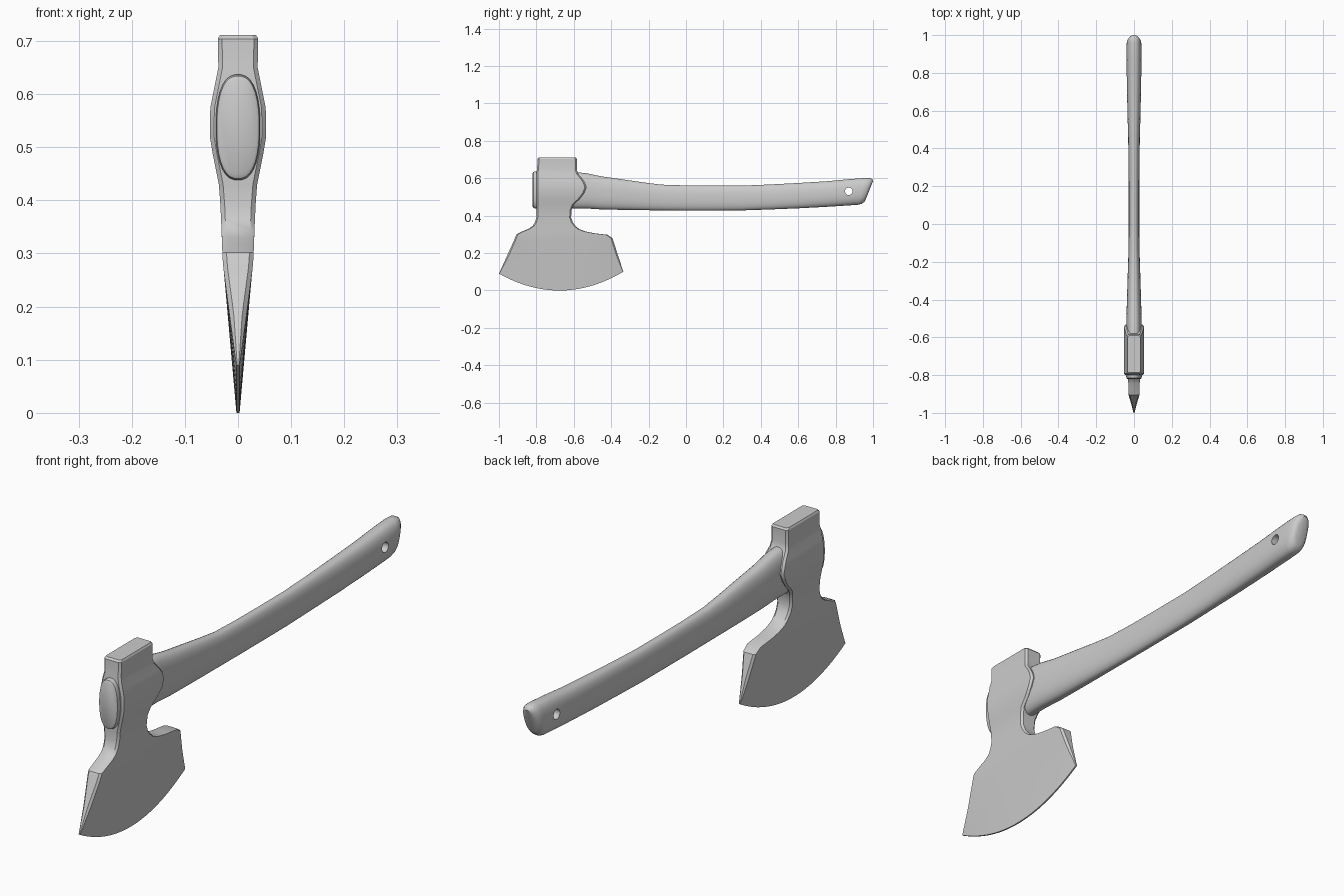
import bpy, bmesh, math

if "Cube" in bpy.data.objects:
    bpy.data.objects.remove(bpy.data.objects["Cube"])


def loft(name, rings, fan=False):
    """Skin closed rings; caps are quad strips pairing opposite points, or one n-gon."""
    bm = bmesh.new()
    vs = [[bm.verts.new(p) for p in r] for r in rings]
    n = len(vs[0])
    for a, b in zip(vs, vs[1:]):
        for i in range(n):
            j = (i + 1) % n
            bm.faces.new((a[i], a[j], b[j], b[i]))
    for r in (vs[0], vs[-1]):
        if fan:
            bm.faces.new(r)
        else:
            for i in range(n // 2 - 1):
                bm.faces.new((r[i], r[i + 1], r[n - 2 - i], r[n - 1 - i]))
    bmesh.ops.recalc_face_normals(bm, faces=bm.faces)
    me = bpy.data.meshes.new(name)
    bm.to_mesh(me)
    bm.free()
    ob = bpy.data.objects.new(name, me)
    bpy.context.collection.objects.link(ob)
    return ob


def smooth(ob, angle):
    bpy.ops.object.select_all(action='DESELECT')
    ob.select_set(True)
    bpy.context.view_layer.objects.active = ob
    bpy.ops.object.shade_smooth_by_angle(angle=math.radians(angle))


# Axe head rows: front y, front z, back y, back z, half thickness
rows = [
    (-.787, .711, -.590, .711, .034), (-.794, .704, -.584, .704, .038),
    (-.796, .65, -.584, .65, .037), (-.80, .63, -.578, .625, .041),
    (-.80, .60, -.555, .597, .047), (-.80, .575, -.54, .575, .052),
    (-.80, .55, -.533, .55, .053), (-.80, .52, -.545, .52, .053),
    (-.80, .49, -.568, .49, .048), (-.80, .46, -.60, .46, .042),
    (-.80, .43, -.612, .43, .036), (-.80, .39, -.614, .39, .033),
    (-.808, .365, -.605, .365, .032), (-.82, .345, -.59, .345, .031),
    (-.842, .33, -.57, .328, .0305), (-.875, .316, -.535, .315, .030),
    (-.905, .302, -.49, .306, .0295), (-.911, .29, -.42, .298, .029),
    (-.918, .272, -.393, .28, .0275),
]
COLS = 24


def head_ring(y0, z0, y1, z1, h, sag=0):
    c = min(.008, h * .5)
    e = c / (y1 - y0)
    us = [0] + [e + (1 - 2 * e) * i / COLS for i in range(COLS + 1)] + [1]
    side = [(h - c if u in (0, 1) else h, y0 + (y1 - y0) * u,
             z0 + (z1 - z0) * u - 4 * u * (1 - u) * sag) for u in us]
    return side + [(-x, y, z) for x, y, z in reversed(side)]


rings = [head_ring(*r) for r in rows]
top, edge = rows[-1], (-1.0, .09, -.335, .10, .003)
for k in range(1, 9):
    t = k / 8
    rings.append(head_ring(*[a + (b - a) * t for a, b in zip(top, edge)], sag=.095 * t))
smooth(loft("axe_head", rings), 30)

# Handle stations: bottom y, bottom z, top y, top z, half width
stations = [
    (-.82, .448, -.82, .627, .035), (-.816, .441, -.816, .634, .040),
    (-.805, .438, -.805, .637, .042), (-.60, .438, -.60, .634, .042),
    (-.53, .438, -.53, .627, .041), (-.45, .433, -.45, .610, .039),
    (-.35, .431, -.35, .596, .036), (-.22, .429, -.22, .577, .032),
    (-.13, .428, -.13, .566, .029), (0, .427, 0, .562, .028),
    (.15, .427, .15, .561, .028), (.30, .428, .30, .561, .029),
    (.45, .433, .45, .567, .031), (.60, .439, .60, .575, .035),
    (.75, .447, .75, .584, .038), (.86, .454, .88, .596, .040),
    (.92, .458, .96, .602, .040), (.940, .463, .985, .601, .038),
    (.954, .474, .996, .595, .030), (.960, .484, 1.0, .585, .020),
]


def handle_ring(y0, z0, y1, z1, w, n=32):
    pts = []
    for i in range(n):
        a = 2 * math.pi * (i + .5) / n
        c, s = math.cos(a), math.sin(a)
        x = math.copysign(abs(c) ** .8, c) * w
        u = .5 + .5 * math.copysign(abs(s) ** .87, s)
        pts.append((x, y0 + (y1 - y0) * u, z0 + (z1 - z0) * u))
    return pts


handle = loft("handle", [handle_ring(*s) for s in stations], fan=True)

# Hanging hole near the handle end
bpy.ops.mesh.primitive_cylinder_add(vertices=24, radius=.02, depth=.3,
                                    location=(0, .87, .53), rotation=(0, math.pi / 2, 0))
cutter = bpy.context.object
cutter.name = "hole_cutter"
mod = handle.modifiers.new("hanging_hole", 'BOOLEAN')
mod.operation = 'DIFFERENCE'
mod.solver = 'EXACT'
mod.object = cutter
bpy.context.view_layer.objects.active = handle
bpy.ops.object.modifier_apply(modifier=mod.name)
bpy.data.objects.remove(cutter)
smooth(handle, 40)
